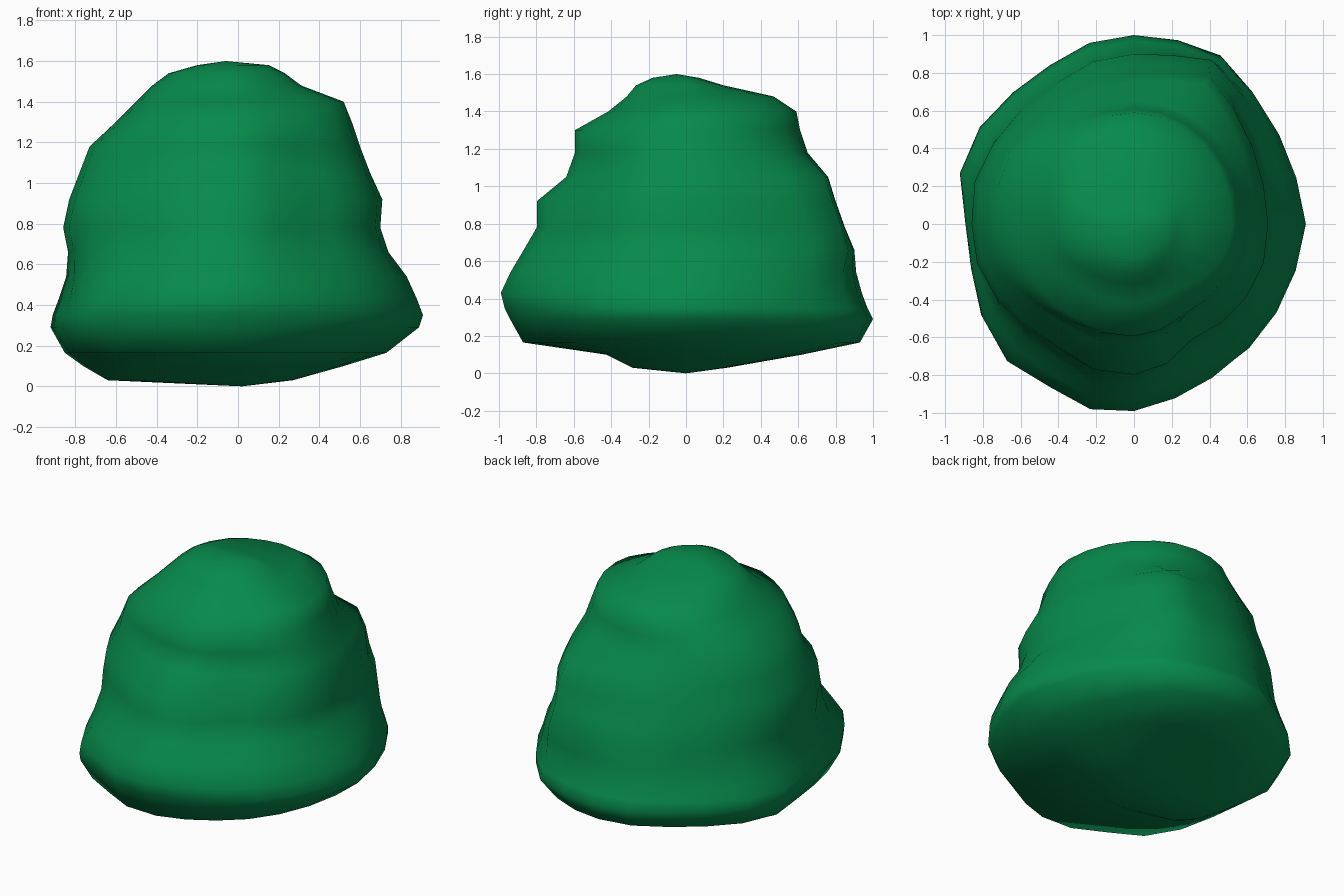
import bpy, bmesh, math

# Height, then reach to left (-x), right (+x), front (-y), back (+y)
RINGS = [
    (0.03, 0.64, 0.27, 0.29, 0.22), (0.10, 0.76, 0.52, 0.43, 0.62),
    (0.165, 0.85, 0.73, 0.88, 0.93), (0.29, 0.92, 0.89, 0.95, 1.00),
    (0.35, 0.91, 0.91, 0.98, 0.97), (0.43, 0.88, 0.88, 1.00, 0.94),
    (0.54, 0.85, 0.83, 0.95, 0.91), (0.66, 0.84, 0.74, 0.88, 0.90),
    (0.78, 0.86, 0.70, 0.81, 0.85), (0.92, 0.83, 0.71, 0.81, 0.80),
    (1.05, 0.78, 0.65, 0.65, 0.76), (1.18, 0.73, 0.60, 0.60, 0.65),
    (1.30, 0.60, 0.56, 0.60, 0.61), (1.40, 0.50, 0.52, 0.42, 0.59),
    (1.48, 0.42, 0.31, 0.32, 0.47), (1.54, 0.34, 0.23, 0.27, 0.20),
    (1.58, 0.20, 0.15, 0.18, 0.07),
]
# Outline lumps every 20 degrees, counted from +x: skirt, middle, crown
LOW = [1.0, .97, .98, 1.03, 1.0, 1.0, .97, .99, 1.06, .97, .97, 1.06, 1.0, 1.02, .96, .94, .95, .965]
MID = [1.0, 1.0, 1.04, 1.13, 1.0, 1.0, .96, .98, 1.02, 1.0, 1.0, .95, .94, 1.0, .97, .87, .93, 1.0]
TOP = [1.0, 1.0, 1.0, 1.0, 1.0, 1.0, 1.03, 1.07, 1.05, 1.0, 1.0, 1.0, .98, 1.0, .98, .93, .96, 1.0]
SEG = 24


def lump(table, deg):
    i, f = divmod(deg / 20, 1)
    i = int(i)
    return table[i % 18] * (1 - f) + table[(i + 1) % 18] * f


def ramp(z, lo, hi):
    return min(1, max(0, (z - lo) / (hi - lo)))


bm = bmesh.new()
loops = []
for z, left, right, front, back in RINGS:
    a, b = ramp(z, 0.45, 0.7), ramp(z, 1.05, 1.2)
    ring = []
    for k in range(SEG):
        deg = 360 * k / SEG
        c, s = math.cos(math.radians(deg)), math.sin(math.radians(deg))
        m = lump(LOW, deg) * (1 - a) + lump(MID, deg) * a * (1 - b) + lump(TOP, deg) * b
        ring.append(bm.verts.new((c * m * (right if c > 0 else left),
                                  s * m * (back if s > 0 else front), z)))
    loops.append(ring)

# Skin between the rings, closed by a bottom and a top point
for a, b in zip(loops, loops[1:]):
    for k in range(SEG):
        n = (k + 1) % SEG
        bm.faces.new((a[k], a[n], b[n], b[k]))
bottom = bm.verts.new((0.02, 0, 0))
top = bm.verts.new((-0.06, -0.05, 1.6))
for k in range(SEG):
    n = (k + 1) % SEG
    bm.faces.new((bottom, loops[0][n], loops[0][k]))
    bm.faces.new((top, loops[-1][k], loops[-1][n]))
for f in bm.faces:
    f.smooth = True
bmesh.ops.recalc_face_normals(bm, faces=bm.faces[:])

mesh = bpy.data.meshes.new("bush")
bm.to_mesh(mesh)
bm.free()
bush = bpy.data.objects.new("bush", mesh)
bpy.context.collection.objects.link(bush)

# One leaf green
green = bpy.data.materials.new("leaf green")
green.diffuse_color = (0.002, 0.255, 0.072, 1)
mesh.materials.append(green)
